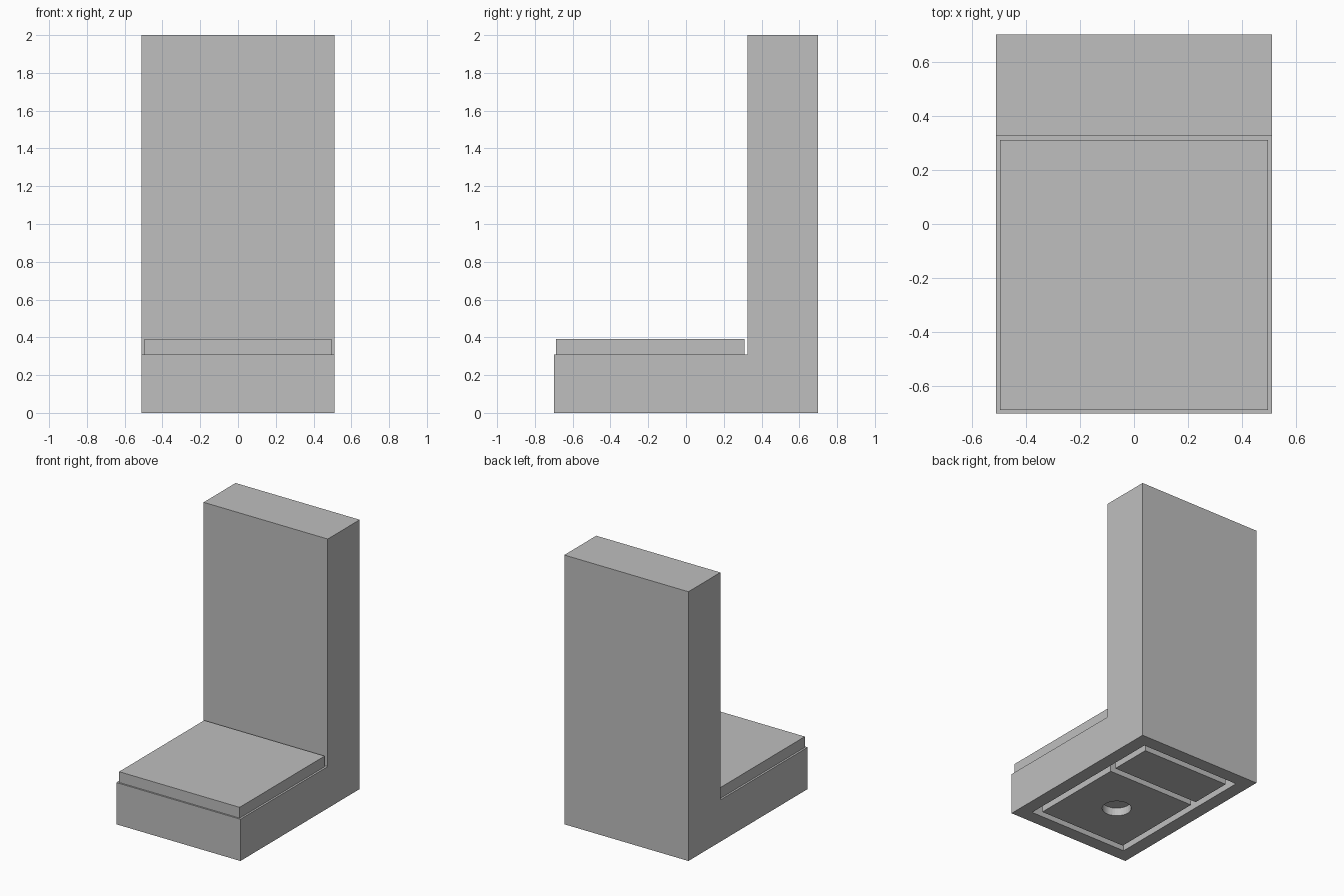
import bpy
import bmesh
from mathutils import Matrix, Vector

if "Cube" in bpy.data.objects:
    bpy.data.objects.remove(bpy.data.objects["Cube"], do_unlink=True)

HALF_X, HALF_Y = 0.51, 0.70
RIM, GROOVE, DEPTH = 0.10, 0.05, 0.20

grey = bpy.data.materials.new("plain grey")
grey.use_nodes = True
colour = (0.52, 0.52, 0.52, 1)
grey.diffuse_color = colour
grey.node_tree.nodes["Principled BSDF"].inputs["Base Color"].default_value = colour


def add_object(name, bm):
    bmesh.ops.recalc_face_normals(bm, faces=bm.faces)
    mesh = bpy.data.meshes.new(name)
    bm.to_mesh(mesh)
    bm.free()
    mesh.materials.append(grey)
    obj = bpy.data.objects.new(name, mesh)
    bpy.context.collection.objects.link(obj)
    return obj


def box(name, low, high):
    low, high = Vector(low), Vector(high)
    bm = bmesh.new()
    place = Matrix.Translation((low + high) / 2) @ Matrix.Diagonal((*(high - low), 1))
    bmesh.ops.create_cube(bm, size=1, matrix=place)
    return add_object(name, bm)


def cut(target, cutter):
    mod = target.modifiers.new("cut", "BOOLEAN")
    mod.operation = "DIFFERENCE"
    mod.solver = "EXACT"
    mod.object = cutter
    cutter.hide_render = True
    cutter.hide_viewport = True
    cutter.display_type = "WIRE"


# L-shaped body, a side profile extruded across the width
profile = [(-HALF_Y, 0), (HALF_Y, 0), (HALF_Y, 2), (0.325, 2), (0.325, 0.31), (-HALF_Y, 0.31)]
bm = bmesh.new()
side = bm.faces.new([bm.verts.new((-HALF_X, y, z)) for y, z in profile])
swept = bmesh.ops.extrude_face_region(bm, geom=[side])
moved = [v for v in swept["geom"] if isinstance(v, bmesh.types.BMVert)]
bmesh.ops.translate(bm, verts=moved, vec=(2 * HALF_X, 0, 0))
body = add_object("body", bm)

# Recess in the underside, leaving a rim
inner_x, inner_y = HALF_X - RIM, HALF_Y - RIM
cut(body, box("underside_cutter", (-inner_x, -inner_y, -0.1), (inner_x, inner_y, DEPTH)))

# Two blocks standing in the recess, flush with the underside
block_x, block_y = inner_x - GROOVE, inner_y - GROOVE
front_block = box("front_block", (-block_x, -block_y, 0), (block_x, 0.18, DEPTH + 0.01))
box("rear_block", (-block_x, 0.23, 0), (block_x, block_y, DEPTH + 0.01))

# Round socket in the front block
bm = bmesh.new()
bmesh.ops.create_cone(bm, cap_ends=True, segments=32, radius1=0.1, radius2=0.1, depth=0.12,
                      matrix=Matrix.Translation((0, -0.185, 0)))
cut(front_block, add_object("socket_cutter", bm))

# Slab resting on the base
box("seat_slab", (-0.495, -0.688, 0.31), (0.495, 0.31, 0.39))
